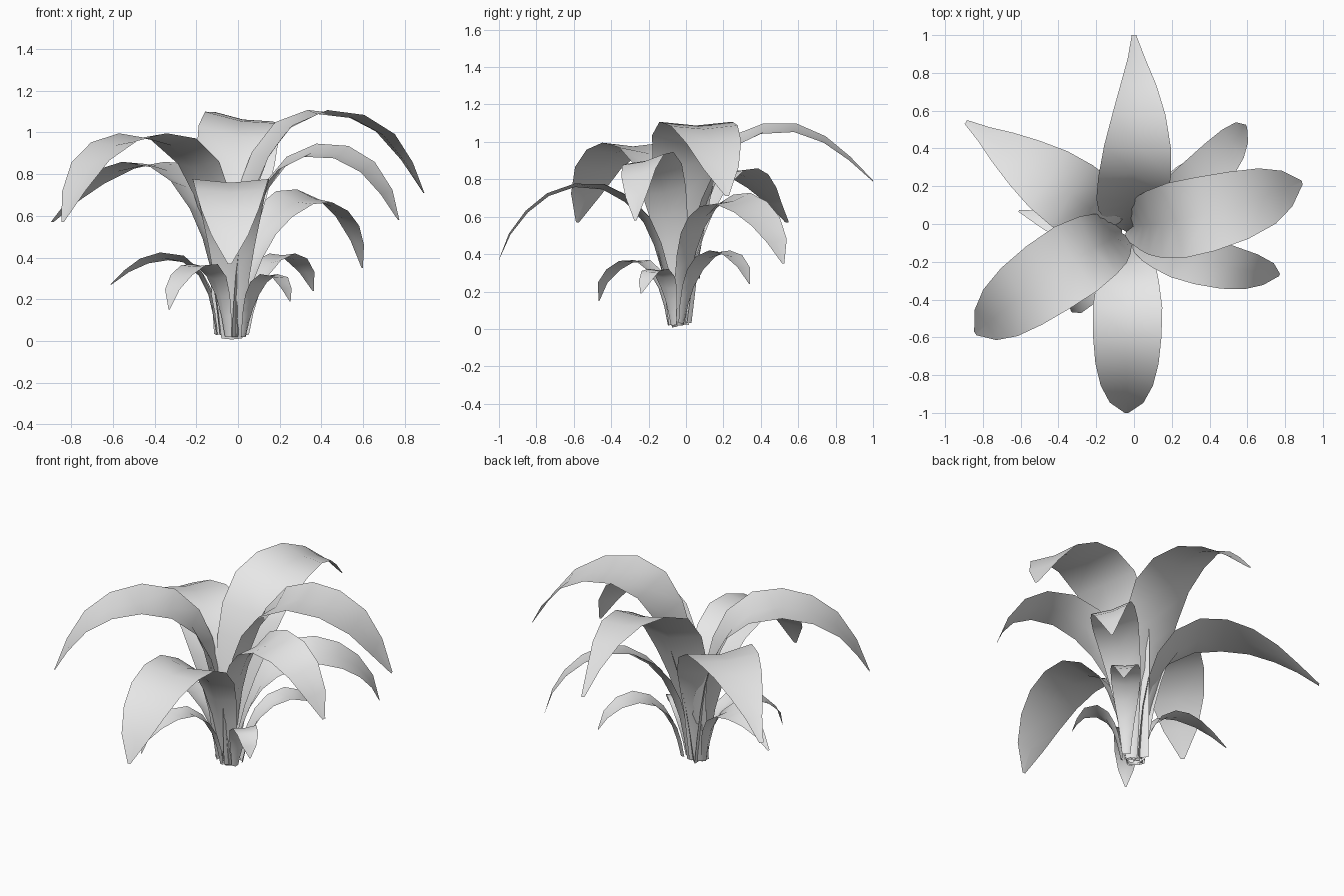
import bpy, bmesh, math
from mathutils import Vector, Matrix

if "Cube" in bpy.data.objects:
    bpy.data.objects.remove(bpy.data.objects["Cube"])

mat = bpy.data.materials.new("pale grey leaf")
mat.diffuse_color = (0.8, 0.8, 0.8, 1)
mat.use_nodes = True
mat.node_tree.nodes["Principled BSDF"].inputs["Base Color"].default_value = mat.diffuse_color

# Half-width fraction along the leaf: (t, fraction)
BLUNT = [(0, .27), (.2, .48), (.4, .82), (.55, 1), (.68, .97), (.8, .8), (.92, .45), (1, .05)]
POINTED = [(0, .27), (.2, .48), (.38, .85), (.5, 1), (.62, .93), (.75, .66), (.9, .26), (1, .06)]


def lerp_table(table, t):
    for (a, va), (b, vb) in zip(table, table[1:]):
        if t <= b:
            return va + (vb - va) * (t - a) / (b - a)
    return table[-1][1]


def spline(pts, t):
    # Catmull-Rom through the spine points
    n = len(pts) - 1
    i = min(int(t * n), n - 1)
    f = t * n - i
    p1, p2 = pts[i], pts[i + 1]
    p0 = pts[i - 1] if i > 0 else p1 * 2 - p2
    p3 = pts[i + 2] if i + 2 <= n else p2 * 2 - p1
    return 0.5 * (2 * p1 + (p2 - p0) * f + (2 * p0 - 5 * p1 + 4 * p2 - p3) * f ** 2
                  + (3 * p1 - p0 - 3 * p2 + p3) * f ** 3)


def leaf(name, plan, profile, width, shape, roll=0, segs=11):
    """plan: (x, y) base, middle, tip.  profile: (share of the reach, z) from base to tip."""
    base, mid, tip = (Vector(p) for p in plan)
    ctrl = mid * 2 - (base + tip) / 2
    pts = []
    for s, z in profile:
        p = base * (1 - s) ** 2 + ctrl * 2 * s * (1 - s) + tip * s * s
        pts.append(Vector((p.x, p.y, z)))
    # resample evenly by length
    fine = [spline(pts, k / 200) for k in range(201)]
    acc = [0]
    for a, b in zip(fine, fine[1:]):
        acc.append(acc[-1] + (b - a).length)
    d = (tip - base).normalized()
    side0 = Vector((-d.y, d.x, 0))
    bm = bmesh.new()
    rows = []
    for k in range(segs + 1):
        t = k / segs
        j = min(range(201), key=lambda q: abs(acc[q] - t * acc[-1]))
        tan = (fine[min(j + 1, 200)] - fine[max(j - 1, 0)]).normalized()
        side = (side0 - tan * side0.dot(tan)).normalized()
        side = Matrix.Rotation(math.radians(roll) * min(1, t * 2), 3, tan) @ side
        nrm = tan.cross(side).normalized()
        hw = width / 2 * lerp_table(shape, t)
        fold = .5 * max(0, 1 - t * 1.6) + .1      # gutter is deeper near the base
        rows.append([bm.verts.new(fine[j] + side * hw * u + nrm * hw * fold * (abs(u) - .5))
                     for u in (-1, 0, 1)])
    for r0, r1 in zip(rows, rows[1:]):
        for c in range(2):
            bm.faces.new((r0[c], r1[c], r1[c + 1], r0[c + 1]))
    bmesh.ops.recalc_face_normals(bm, faces=bm.faces)
    if sum(f.normal.z * f.calc_area() for f in bm.faces) < 0:
        bmesh.ops.reverse_faces(bm, faces=bm.faces)
    for f in bm.faces:
        f.smooth = True
    me = bpy.data.meshes.new(name)
    bm.to_mesh(me)
    bm.free()
    me.materials.append(mat)
    bpy.context.collection.objects.link(bpy.data.objects.new(name, me))


# Tall upper leaves
leaf("back_leaf", [(-.06, -.045), (.022, .47), (0, 1)],
     [(0, .03), (.07, .4), (.15, .72), (.26, .95), (.4, 1.05), (.6, 1.07), (.8, .98), (1, .79)],
     .40, POINTED, 9)
leaf("right_leaf", [(-.05, -.02), (.43, .065), (.89, .22)],
     [(0, .03), (.05, .4), (.12, .74), (.24, .98), (.41, 1.09), (.62, 1.08), (.83, .96), (1, .71)],
     .41, BLUNT)
leaf("front_right_leaf", [(-.01, -.06), (.38, -.2), (.77, -.27)],
     [(0, .02), (.04, .38), (.11, .62), (.26, .82), (.47, .91), (.68, .89), (.87, .78), (1, .58)],
     .27, BLUNT, 14)
leaf("front_leaf", [(-.03, -.06), (-.035, -.52), (-.04, -1)],
     [(0, .01), (.06, .33), (.17, .59), (.36, .74), (.56, .77), (.76, .7), (.92, .54), (1, .37)],
     .37, BLUNT)
leaf("front_left_leaf", [(-.05, -.04), (-.43, -.265), (-.84, -.58)],
     [(0, .02), (.05, .38), (.12, .68), (.25, .89), (.45, .98), (.67, .96), (.87, .82), (1, .57)],
     .41, BLUNT)
leaf("back_left_leaf", [(-.07, -.03), (-.45, .235), (-.89, .54)],
     [(0, .03), (.04, .38), (.13, .64), (.28, .8), (.46, .85), (.65, .82), (.83, .72), (1, .57)],
     .40, POINTED)
leaf("back_right_leaf", [(0, -.03), (.325, .215), (.595, .52)],
     [(0, .02), (.05, .28), (.17, .52), (.36, .66), (.57, .69), (.76, .63), (.92, .51), (1, .35)],
     .26, BLUNT, 14)

# Short lower leaves
leaf("small_left_leaf", [(-.1, -.04), (-.35, -.005), (-.61, .07)],
     [(0, .03), (.05, .2), (.16, .32), (.34, .39), (.55, .4), (.78, .36), (1, .27)],
     .18, POINTED, 13, segs=8)
leaf("small_front_left_leaf", [(-.05, -.09), (-.185, -.275), (-.33, -.465)],
     [(0, .02), (.08, .19), (.25, .32), (.48, .37), (.74, .33), (.94, .25), (1, .15)],
     .15, BLUNT, segs=8)
leaf("small_back_right_leaf", [(.04, -.02), (.2, .165), (.36, .34)],
     [(0, .03), (.08, .2), (.23, .33), (.46, .41), (.7, .4), (.9, .33), (1, .24)],
     .17, BLUNT, segs=8)
leaf("small_front_right_leaf", [(.03, -.07), (.15, -.15), (.25, -.24)],
     [(0, .02), (.1, .16), (.27, .27), (.53, .32), (.8, .29), (1, .19)],
     .14, BLUNT, segs=8)
